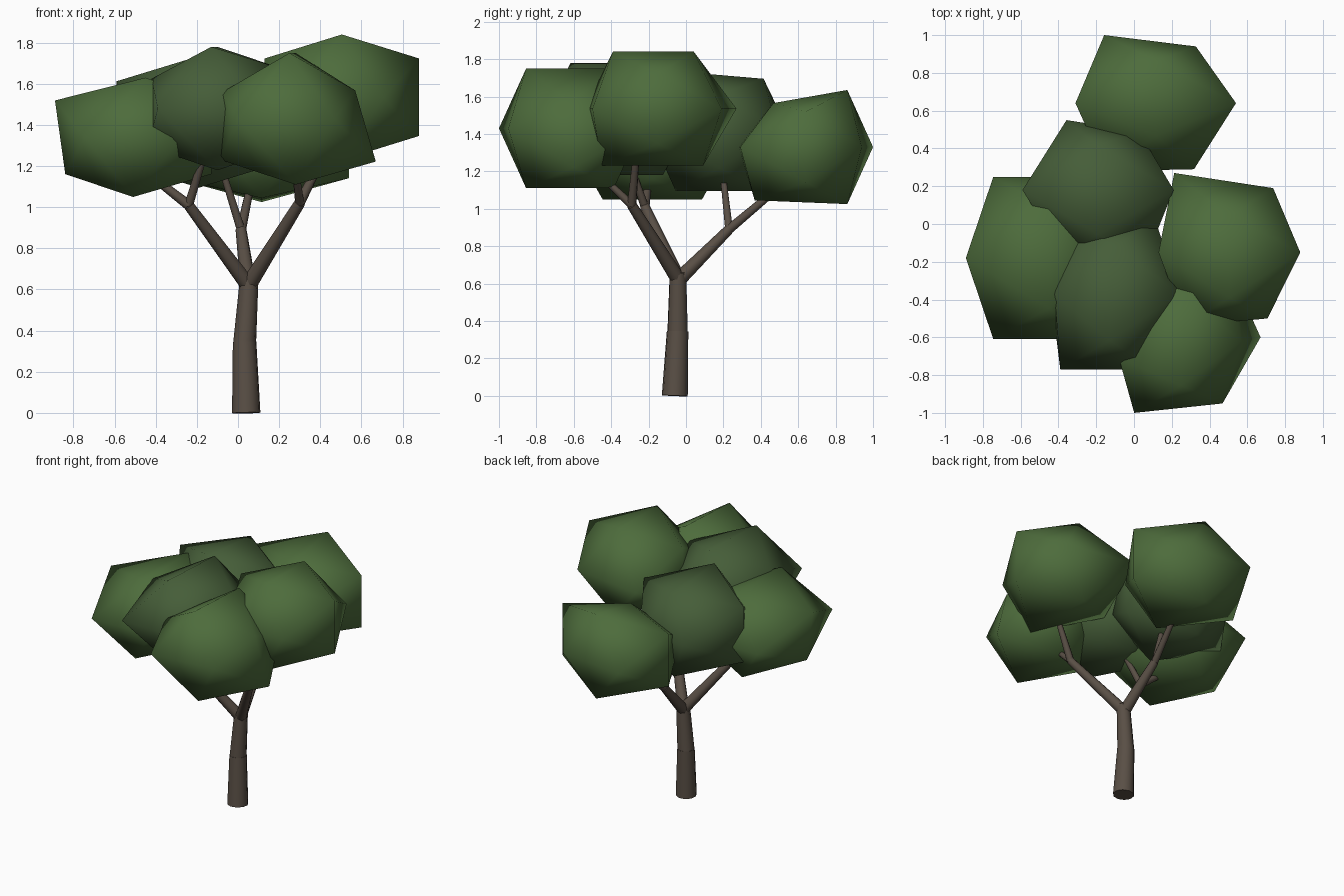
import bpy, bmesh, math
from mathutils import Vector

if "Cube" in bpy.data.objects:
    bpy.data.objects.remove(bpy.data.objects["Cube"])

PHI = (1 + 5 ** 0.5) / 2


def material(name, rgb):
    m = bpy.data.materials.new(name)
    m.diffuse_color = (*rgb, 1)
    m.use_nodes = True
    m.node_tree.nodes["Principled BSDF"].inputs["Base Color"].default_value = m.diffuse_color
    return m


BARK = material("bark", (0.10, 0.078, 0.06))
LEAF = material("leaf", (0.075, 0.15, 0.045))
DARK_LEAF = material("dark_leaf", (0.06, 0.11, 0.04))


def limb(name, start, end, r0, r1, sides=10):
    # tapered cylinder between two points
    a, b = Vector(start), Vector(end)
    bpy.ops.mesh.primitive_cone_add(vertices=sides, radius1=r0, radius2=r1,
                                    depth=(b - a).length, location=(a + b) / 2)
    ob = bpy.context.object
    ob.rotation_euler = (b - a).to_track_quat('Z', 'Y').to_euler()
    ob.name = name
    ob.data.materials.append(BARK)
    bpy.ops.object.shade_smooth_by_angle(angle=math.radians(50))


def clump(name, centre, half, mat, nudges):
    # icosahedron with an edge on top; nudges shift chosen corners by sign key
    bm = bmesh.new()
    for i in (-1, 1):
        for j in (-1, 1):
            for p in ((0, i, j * PHI), (i, j * PHI, 0), (i * PHI, 0, j)):
                key = "".join("-0+"[(c > 0) - (c < 0) + 1] for c in p)
                d = nudges.get(key, (0, 0, 0))
                bm.verts.new([centre[k] + half[k] * p[k] / PHI + d[k] for k in range(3)])
    bmesh.ops.convex_hull(bm, input=bm.verts)
    bmesh.ops.recalc_face_normals(bm, faces=bm.faces)
    for f in bm.faces:
        f.smooth = True
    me = bpy.data.meshes.new(name)
    bm.to_mesh(me)
    bm.free()
    me.materials.append(mat)
    bpy.context.collection.objects.link(bpy.data.objects.new(name, me))


# Trunk in two slightly bent sections
limb("trunk_lower", (0.04, -0.06, 0), (0.032, -0.045, 0.345), 0.07, 0.058)
limb("trunk_upper", (0.032, -0.045, 0.335), (0.055, -0.043, 0.66), 0.056, 0.045)

# Three branches, each forking into two twigs
fork = (0.05, -0.04, 0.62)
branches = {
    "right": ((0.30, -0.29, 1.02), (0.41, -0.27, 1.24), (0.28, -0.46, 1.18)),
    "left": ((-0.24, -0.22, 1.01), (-0.42, -0.20, 1.15), (-0.17, -0.30, 1.24)),
    "back": ((0.015, 0.23, 0.89), (0.06, 0.48, 1.10), (-0.07, 0.20, 1.16)),
}
for side, (end, tip_a, tip_b) in branches.items():
    limb(side + "_branch", fork, end, 0.04, 0.027, 8)
    limb(side + "_twig_a", end, tip_a, 0.025, 0.019, 8)
    limb(side + "_twig_b", end, tip_b, 0.022, 0.017, 8)

# Foliage clumps
clump("back_foliage", (0.115, 0.64, 1.33), (0.425, 0.36, 0.305), LEAF, {
    "-+0": (-0.01, 0, 0), "++0": (-0.05, -0.06, 0), "+-0": (-0.06, 0.01, 0),
    "0-+": (0, 0.05, -0.07), "0--": (0, -0.05, 0.02)})
clump("centre_foliage", (-0.19, 0.18, 1.415), (0.40, 0.38, 0.32), DARK_LEAF, {
    "-+0": (0.08, -0.01, 0), "++0": (-0.03, -0.07, 0), "0++": (0, 0, -0.04),
    "--0": (0.06, 0.03, 0)})
clump("left_foliage", (-0.51, -0.18, 1.34), (0.38, 0.43, 0.29), LEAF, {
    "-0-": (0.05, 0, 0), "0-+": (0.06, 0, 0), "0++": (0.06, 0, 0)})
clump("front_left_foliage", (-0.10, -0.37, 1.48), (0.34, 0.40, 0.30), DARK_LEAF, {
    "--0": (-0.08, 0, 0), "-0+": (0.02, 0, -0.04), "0-+": (-0.03, 0, 0)})
clump("front_foliage", (0.28, -0.62, 1.43), (0.37, 0.38, 0.32), LEAF, {
    "--0": (-0.05, 0, 0), "+-0": (-0.04, 0.05, 0), "+0+": (-0.08, 0, -0.06),
    "+0-": (0.02, 0.02, -0.01), "-0+": (0.01, -0.09, -0.07), "0-+": (-0.03, 0, 0)})
clump("right_foliage", (0.505, -0.15, 1.535), (0.375, 0.39, 0.305), LEAF, {
    "-+0": (-0.06, 0.03, 0), "++0": (0, -0.05, 0), "+-0": (-0.03, 0.04, 0),
    "0++": (0, -0.05, 0), "0--": (0, -0.06, 0)})
